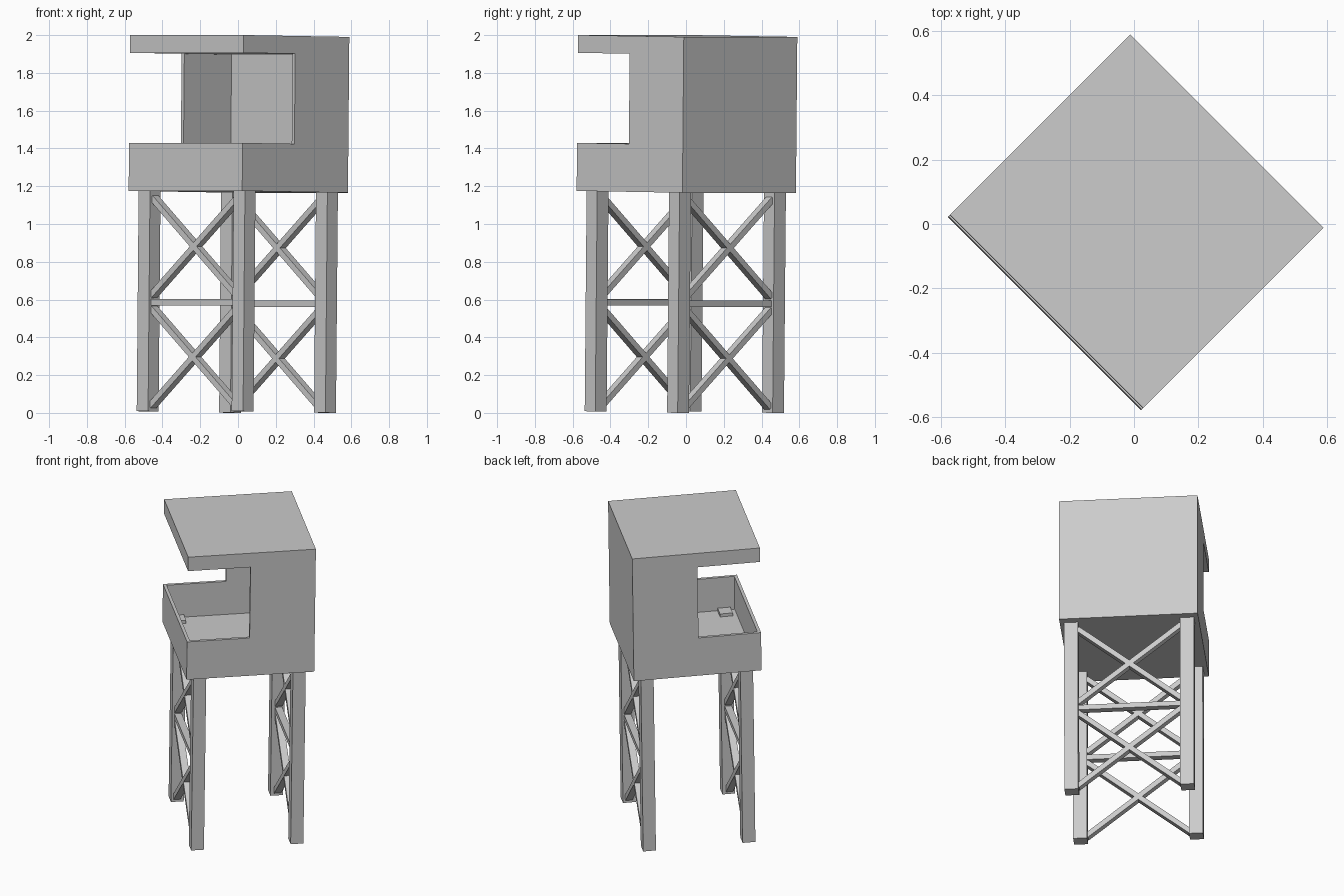
import bpy, bmesh, math
from mathutils import Matrix, Vector

if "Cube" in bpy.data.objects:
    bpy.data.objects.remove(bpy.data.objects["Cube"])

# The tower stands turned 45 degrees and leans back very slightly.
# Local frame: x across the cabin, y from open side (-) to solid back (+).
PLACE = (Matrix.Translation((0, 0, 1.0044)) @ Matrix.Rotation(math.radians(-45), 4, 'Z')
         @ Matrix.Rotation(-0.0125, 4, 'X') @ Matrix.Translation((0, 0, -1)))

HX, HY = 0.425, 0.396                      # cabin half sizes
Z0, Z1, Z2, Z3 = 1.166, 1.42, 1.897, 1.991  # bottom, rim, roof underside, top
WALL, BACK = 0.02, 0.05
CUT = -0.008                               # where the side openings stop


def finish(name, bm):
    bmesh.ops.recalc_face_normals(bm, faces=bm.faces[:])
    bm.transform(PLACE)
    mesh = bpy.data.meshes.new(name)
    bm.to_mesh(mesh)
    bm.free()
    obj = bpy.data.objects.new(name, mesh)
    bpy.context.collection.objects.link(obj)
    return obj


def box(name, lo, hi):
    lo, hi = Vector(lo), Vector(hi)
    bm = bmesh.new()
    bmesh.ops.create_cube(bm, size=1, matrix=Matrix.Translation((lo + hi) / 2)
                          @ Matrix.Diagonal((*(hi - lo), 1)))
    return finish(name, bm)


def plate(name, profile, x0, x1):
    """Extrude a (y, z) outline along x."""
    bm = bmesh.new()
    face = bm.faces.new([bm.verts.new((x0, y, z)) for y, z in profile])
    new = bmesh.ops.extrude_face_region(bm, geom=[face])['geom']
    bmesh.ops.translate(bm, vec=(x1 - x0, 0, 0),
                        verts=[v for v in new if isinstance(v, bmesh.types.BMVert)])
    return finish(name, bm)


def beam(name, a, b, y, height, depth):
    """Square bar between two (x, z) points at a given y."""
    dx, dz = b[0] - a[0], b[1] - a[1]
    m = (Matrix.Translation(((a[0] + b[0]) / 2, y, (a[1] + b[1]) / 2))
         @ Matrix.Rotation(-math.atan2(dz, dx), 4, 'Y')
         @ Matrix.Diagonal((math.hypot(dx, dz), depth, height, 1)))
    bm = bmesh.new()
    bmesh.ops.create_cube(bm, size=1, matrix=m)
    return finish(name, bm)


# Cabin: roof, floor, front parapet, back wall and L-shaped side walls
box("roof", (-HX, -HY, Z2), (HX, HY, Z3))
box("floor", (-HX + WALL, -HY + WALL, Z0), (HX - WALL, HY - BACK, 1.198))
box("front_parapet", (-HX + WALL, -HY, Z0), (HX - WALL, -HY + WALL, Z1))
box("back_wall", (-HX + WALL, HY - BACK, Z0), (HX - WALL, HY, Z2))
outline = [(-HY, Z0), (HY, Z0), (HY, Z2), (CUT, Z2), (CUT, Z1), (-HY, Z1)]
plate("left_side_wall", outline, -HX, -HX + WALL)
plate("right_side_wall", outline, HX - WALL, HX)

# Four legs, poking slightly through the floor
LX, LY = 0.398, 0.348                      # outer faces of the legs
LW, LD = 0.085, 0.079
for sx, nx in ((-1, "left"), (1, "right")):
    for sy, ny in ((-1, "front"), (1, "back")):
        xs = sorted((sx * LX, sx * (LX - LW)))
        ys = sorted((sy * LY, sy * (LY - LD)))
        box(f"{ny}_{nx}_leg", (xs[0], ys[0], 0), (xs[1], ys[1], 1.218))

# Bracing on the front and back leg pairs: middle rail and two crosses each
IX = LX - LW + 0.005
for sy, ny in ((-1, "front"), (1, "back")):
    y = sy * (LY - 0.014 - 0.022)
    beam(f"{ny}_rail", (-IX, 0.577), (IX, 0.577), y, 0.033, 0.044)
    for level, za, zb in (("lower", 0.03, 0.545), ("upper", 0.615, 1.13)):
        beam(f"{ny}_{level}_brace_a", (-IX, za), (IX, zb), y, 0.032, 0.044)
        beam(f"{ny}_{level}_brace_b", (-IX, zb), (IX, za), y, 0.032, 0.044)
